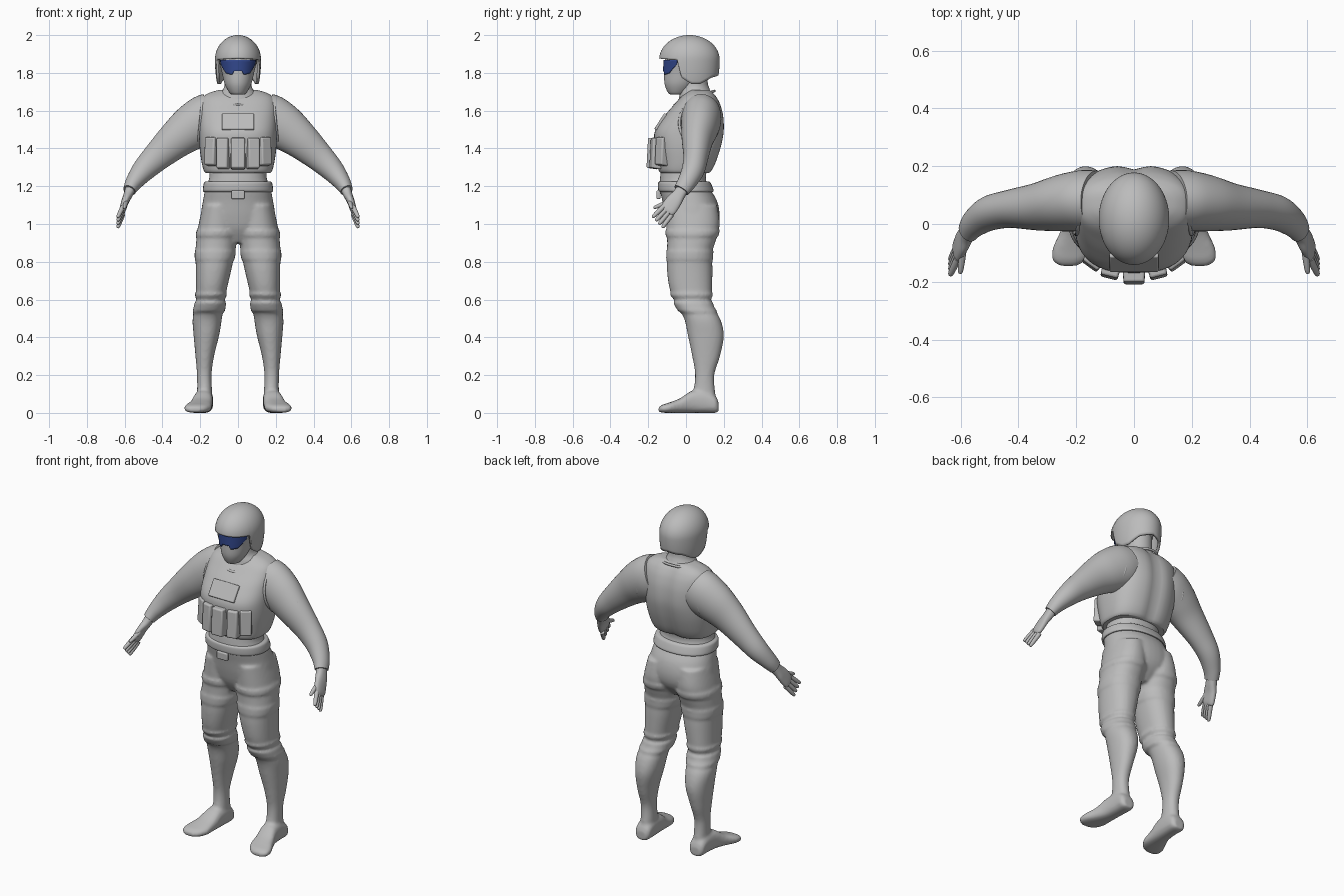
import bpy, bmesh, math
from mathutils import Vector, Matrix

cube = bpy.data.objects.get("Cube")
if cube:
    bpy.data.objects.remove(cube)


def material(name, rgb):
    m = bpy.data.materials.new(name)
    m.use_nodes = True
    m.diffuse_color = (*rgb, 1)
    m.node_tree.nodes["Principled BSDF"].inputs["Base Color"].default_value = (*rgb, 1)
    return m


GREY = material("uniform grey", (0.5, 0.5, 0.5))
BLUE = material("visor blue", (0.03, 0.06, 0.25))
X, Y, Z = Vector((1, 0, 0)), Vector((0, 1, 0)), Vector((0, 0, 1))


def finish(name, bm, mat=GREY, angle=40):
    bmesh.ops.recalc_face_normals(bm, faces=bm.faces)
    me = bpy.data.meshes.new(name)
    bm.to_mesh(me)
    bm.free()
    ob = bpy.data.objects.new(name, me)
    bpy.context.collection.objects.link(ob)
    me.materials.append(mat)
    bpy.ops.object.select_all(action="DESELECT")
    bpy.context.view_layer.objects.active = ob
    ob.select_set(True)
    bpy.ops.object.shade_smooth_by_angle(angle=math.radians(angle))
    return ob


def resample(rings, steps=6):
    """Smooth curve through the rings (x, y, z, half width, half depth)."""
    p = [Vector(r) for r in rings]
    p = [p[0]] + p + [p[-1]]
    out = []
    for a, b, c, d in zip(p, p[1:], p[2:], p[3:]):
        for k in range(steps):
            t = k / steps
            out.append(b + (c - a) * (t / 2) + (a * 2 - b * 5 + c * 4 - d) * (t * t / 2)
                       + (b * 3 - a - c * 3 + d) * (t ** 3 / 2))
    return out + [p[-1]]


def skin(bm, rings, axis=None, ref=Y, power=2.0, n=40):
    loops = []
    for i, r in enumerate(rings):
        c = Vector(r[:3])
        ahead, behind = rings[min(i + 1, len(rings) - 1)], rings[max(i - 1, 0)]
        t = axis or (Vector(ahead[:3]) - Vector(behind[:3])).normalized()
        v = (ref - t * ref.dot(t)).normalized()
        u = v.cross(t)
        loop = []
        for k in range(n):
            q = math.tau * k / n
            e, f = (math.copysign(abs(w) ** (2 / power), w) for w in (math.cos(q), math.sin(q)))
            loop.append(bm.verts.new(c + u * (e * r[3]) + v * (f * r[4])))
        loops.append(loop)
    for a, b in zip(loops, loops[1:]):
        for k in range(n):
            bm.faces.new((a[k], a[k - 1], b[k - 1], b[k]))
    bm.faces.new(loops[0])
    bm.faces.new(loops[-1])


def stack(rows, x=0):
    """Rows (z, front y, back y, half width) to rings."""
    return resample([(x, (f + b) / 2, z, w, (b - f) / 2) for z, f, b, w in rows])


def mirrored(rings, s):
    return [(r[0] * s, *r[1:]) for r in rings]


def box(name, loc, size, rot=(0, 0, 0), bevel=0.01, taper=1.0):
    bm = bmesh.new()
    bmesh.ops.create_cube(bm, size=1)
    for v in bm.verts:
        v.co = Vector(a * b for a, b in zip(v.co, size))
        if v.co.y < 0:
            v.co.x *= taper
            v.co.z *= taper
    ob = finish(name, bm)
    ob.location, ob.rotation_euler = loc, [math.radians(a) for a in rot]
    mod = ob.modifiers.new("soft edges", "BEVEL")
    mod.width, mod.segments = bevel, 3


# Trousers: pelvis, legs, pads and boots fused into one smooth skin
bm = bmesh.new()
skin(bm, stack([(1.3, -.13, .115, .15), (1.24, -.138, .105, .153), (1.19, -.14, .125, .172),
                (1.12, -.125, .165, .186), (1.04, -.11, .178, .196), (.97, -.09, .16, .17),
                (.9, -.05, .1, .06)]), Z, power=2.2)
# rows: z, inner x, outer x, front y, back y
LEG = [(1.1, .01, .186, -.11, .165), (1, .005, .208, -.105, .178), (.92, .006, .22, -.1, .16),
       (.85, .016, .225, -.1, .14), (.75, .037, .223, -.1, .14), (.65, .06, .222, -.085, .138),
       (.57, .075, .222, -.05, .135), (.5, .085, .24, -.01, .18), (.41, .1, .235, .01, .2),
       (.3, .127, .225, .033, .18), (.2, .14, .217, .048, .15), (.1, .137, .217, .035, .155),
       (.02, .14, .225, 0, .16)]
FOOT = [(.18, .172, .03, .03, .026), (.18, .155, .045, .046, .045), (.18, .1, .06, .049, .06),
        (.185, .03, .058, .052, .058), (.197, -.03, .039, .06, .039), (.212, -.085, .028, .07, .028),
        (.224, -.125, .022, .058, .021), (.228, -.145, .018, .03, .012)]
leg = resample([((i + o) / 2, (f + b) / 2, z, (o - i) / 2, (b - f) / 2) for z, i, o, f, b in LEG], 10)
for s in (1, -1):
    skin(bm, mirrored(leg, s), Z, power=2.2)
    skin(bm, mirrored(resample(FOOT), s), Y, Z, power=2.6)
    for top, low, grow in ((.97, .93, .007), (.86, .81, .005), (.64, .61, .007), (.59, .53, .011)):
        pad = [Vector(r) + Vector((0, 0, 0, grow, grow)) for r in leg if low <= r[2] <= top]
        skin(bm, mirrored(pad, s), Z, power=2.2)
trousers = finish("trousers_and_boots", bm)
mod = trousers.modifiers.new("fuse", "REMESH")
mod.mode, mod.voxel_size, mod.use_smooth_shade = "VOXEL", 0.009, True
mod = trousers.modifiers.new("soften", "SMOOTH")
mod.factor, mod.iterations = 0.5, 5

# Belt and buckle
bm = bmesh.new()
skin(bm, stack([(1.17, -.138, .143, .181), (1.18, -.147, .146, .186), (1.215, -.148, .132, .181),
                (1.225, -.14, .122, .172)]), Z, power=2.2)
finish("belt", bm)
box("buckle", (0, -.146, 1.155), (.07, .022, .045), bevel=.006)

# Vest with a shallow spine groove
bm = bmesh.new()
skin(bm, stack([(1.27, -.135, .125, .172), (1.285, -.145, .14, .182), (1.33, -.152, .162, .193),
                (1.41, -.165, .188, .204), (1.49, -.165, .203, .206), (1.57, -.115, .2, .206),
                (1.63, -.065, .185, .203), (1.67, -.03, .165, .188), (1.695, 0, .145, .15),
                (1.71, .02, .13, .1)]), Z, power=2.6, n=64)
for v in bm.verts:
    if v.co.y > .1:
        v.co.y -= .015 * math.exp(-(v.co.x / .035) ** 2)
finish("vest", bm)
box("chest_panel", (0, -.132, 1.54), (.17, .022, .1), (-33, 0, 0), .006)

# Pouches around the lower chest
box("centre_pouch", (0, -.175, 1.375), (.078, .06, .17), (-3, 0, 0), .008, .93)
for s, side in ((1, "left"), (-1, "right")):
    box(side + "_inner_pouch", (s * .08, -.158, 1.375), (.065, .055, .17), (-3, 0, s * 14), .008, .93)
    box(side + "_outer_pouch", (s * .138, -.124, 1.385), (.07, .055, .16), (-3, 0, s * 36), .008, .9)

# Neckline and armhole edging
def edging(name, point, r=.007, n=64):
    bm = bmesh.new()
    pts = [point(math.tau * k / n) for k in range(n + 1)]
    skin(bm, [(*p, r, r) for p in pts], ref=Vector((.3, .2, 1)).normalized(), n=10)
    finish(name, bm)


edging("neckline", lambda q: (.1 * math.sin(q), .045 - .105 * math.cos(q), 1.667 - .037 * math.cos(q)))

# Arms, hands and fingers
ARM = [(.13, .08, 1.575, .125, .105), (.18, .08, 1.55, .13, .106), (.25, .072, 1.507, .12, .098),
       (.33, .06, 1.445, .1, .083), (.43, .052, 1.355, .077, .066), (.5, .037, 1.285, .062, .06),
       (.55, .005, 1.222, .046, .05), (.575, -.025, 1.178, .034, .042)]
PALM = [(.568, -.015, 1.19, .027, .032), (.582, -.038, 1.155, .024, .034),
        (.597, -.065, 1.12, .02, .042), (.61, -.093, 1.078, .017, .042),
        (.615, -.103, 1.062, .011, .034)]
for s, side in ((1, "left"), (-1, "right")):
    bm = bmesh.new()
    skin(bm, mirrored(resample(ARM), s))
    finish(side + "_arm", bm)
    bm = bmesh.new()
    skin(bm, mirrored(resample(PALM), s), power=2.4)
    finish(side + "_hand", bm)
    spans = [("thumb", Vector((.588, -.06, 1.13)), Vector((.602, -.172, 1.085)))]
    for i, finger in enumerate(("index", "middle", "ring", "little")):
        f = i / 3
        spans.append((finger, Vector((.61, -.12 + .045 * f, 1.09 - .04 * f)),
                      Vector((.637, -.178 + .052 * f, 1.035 - .055 * f))))
    for finger, a, b in spans:
        bm = bmesh.new()
        path = [(*a.lerp(b, t), r, r) for t, r in ((0, .013), (.5, .012), (.85, .01), (.97, .007), (1, .003))]
        skin(bm, mirrored(resample(path, 4), s), n=14)
        finish(side + "_" + finger + "_finger", bm)
    # raised armhole seam following the vest side
    edging(side + "_armhole", lambda q: (s * (.2 - .012 * math.cos(q)),
                                         .07 + .105 * math.sin(q), 1.535 + .12 * math.cos(q)))
box("left_sleeve_pocket", (.342, .06, 1.535), (.1, .085, .03), (0, 42, 0), .007)

# Neck and head
bm = bmesh.new()
skin(bm, stack([(1.6, -.05, .14, .13), (1.68, -.035, .14, .105), (1.715, -.03, .125, .078),
                (1.75, -.025, .115, .07), (1.82, -.02, .115, .07)]), Z)
finish("neck", bm)
bm = bmesh.new()
skin(bm, stack([(1.685, -.08, -.01, .028), (1.695, -.095, .01, .045), (1.74, -.113, .06, .07),
                (1.8, -.115, .1, .085), (1.88, -.11, .12, .1), (1.93, -.08, .1, .07)]), Z)
finish("head", bm)


def piecewise(x, table):
    for (a, p), (b, q) in zip(table, table[1:]):
        if x <= b:
            return p + (q - p) * (x - a) / (b - a)
    return table[-1][1]


def sheet(bm, rows):
    grid = [[bm.verts.new(p) for p in row] for row in rows]
    for a, b in zip(grid, grid[1:]):
        for k in range(len(a) - 1):
            bm.faces.new((a[k], a[k + 1], b[k + 1], b[k]))


# Helmet: a dome whose lower edge follows the brow, ears and nape
RIM = [(0, 1.877), (66, 1.87), (74, 1.775), (95, 1.74), (112, 1.74), (140, 1.775), (180, 1.79)]
rows = []
for k in range(121):
    d = 3 * k - 180
    low = piecewise(abs(d), RIM)
    end = math.acos((low - 1.87) / (.13 if low > 1.87 else .2))
    row = []
    for j in range(25):
        q = end * j / 24
        c, w = math.cos(q), math.sin(q)
        w = w if c > 0 else w ** .4
        h = math.radians(d)
        row.append((.122 * w * math.sin(h), .018 - .16 * w * math.cos(h), 1.87 + c * (.13 if c > 0 else .2)))
    rows.append(row)
bm = bmesh.new()
sheet(bm, rows)
bmesh.ops.remove_doubles(bm, verts=bm.verts, dist=.0002)
helmet = finish("helmet", bm)
mod = helmet.modifiers.new("shell", "SOLIDIFY")
mod.thickness = .014

# Visor plate with a nose notch
LOWER = [(0, 1.81), (.2, 1.81), (.32, 1.79), (.65, 1.797), (1, 1.845)]
rows = []
for k in range(41):
    u = k / 20 - 1
    low, h = piecewise(abs(u), LOWER), math.radians(66 * u)
    row = []
    for j in range(9):
        z = low + (1.868 - low) * j / 8
        g = (z - 1.8) / .08
        row.append(((.089 + .015 * g) * math.sin(h), -.0075 + .0125 * g - (.112 + .0075 * g) * math.cos(h), z))
    rows.append(row)
bm = bmesh.new()
sheet(bm, rows)
visor = finish("visor", bm, BLUE)
mod = visor.modifiers.new("plate", "SOLIDIFY")
mod.thickness, mod.offset = .006, 0
